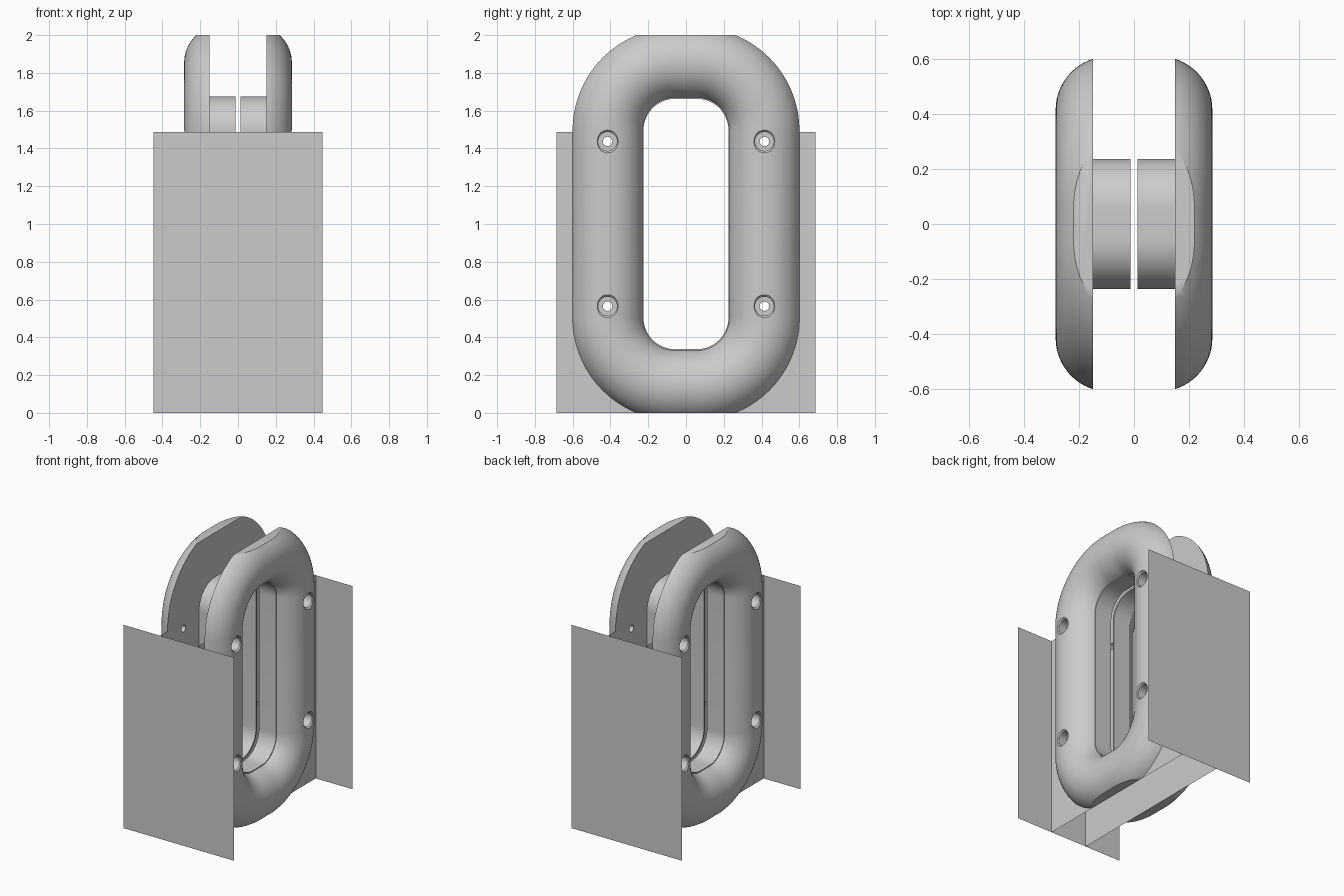
import bpy, bmesh, math
from mathutils import Matrix

if "Cube" in bpy.data.objects:
    bpy.data.objects.remove(bpy.data.objects["Cube"])

grey = bpy.data.materials.new("plain grey")
grey.diffuse_color = (0.6, 0.6, 0.6, 1)
grey.use_nodes = True
grey.node_tree.nodes["Principled BSDF"].inputs["Base Color"].default_value = grey.diffuse_color

FACE_X = 0.15                       # flat inner face of each ring half
HOLES = [(y, z) for y in (-0.415, 0.415) for z in (0.565, 1.437)]
# local XY drawing plane -> world YZ, local Z -> world X
TO_YZ = Matrix(((0, 0, 1, 0), (1, 0, 0, 0), (0, 1, 0, 0), (0, 0, 0, 1)))


def rounded_loop(half_y, half_z, radius, steps=20):
    """Rounded rectangle around (0, 1): list of (y, z, normal_y, normal_z)."""
    pts = []
    for k, (sy, sz) in enumerate([(1, 1), (-1, 1), (-1, -1), (1, -1)]):
        for i in range(steps + 1):
            a = (k + i / steps) * math.pi / 2
            c, s = math.cos(a), math.sin(a)
            pts.append((sy * (half_y - radius) + radius * c,
                        1 + sz * (half_z - radius) + radius * s, c, s))
    return pts


def circle(cy, cz, r, n=32):
    return [(cy + r * math.cos(i * math.tau / n), cz + r * math.sin(i * math.tau / n))
            for i in range(n)]


def add(name, bm):
    me = bpy.data.meshes.new(name)
    bmesh.ops.recalc_face_normals(bm, faces=bm.faces[:])
    bm.to_mesh(me)
    bm.free()
    ob = bpy.data.objects.new(name, me)
    bpy.context.collection.objects.link(ob)
    me.materials.append(grey)
    return ob


def flat_shape(name, loops, x, half_depth=0.0):
    """Filled outline with holes, drawn in the YZ plane."""
    cu = bpy.data.curves.new(name, 'CURVE')
    cu.dimensions, cu.fill_mode, cu.extrude = '2D', 'BOTH', half_depth
    for loop in loops:
        sp = cu.splines.new('POLY')
        sp.points.add(len(loop) - 1)
        for p, q in zip(sp.points, loop):
            p.co = (q[0], q[1], 0, 1)
        sp.use_cyclic_u = True
    cu.materials.append(grey)
    ob = bpy.data.objects.new(name, cu)
    bpy.context.collection.objects.link(ob)
    bake(ob)
    ob.data.transform(Matrix.Translation((x, 0, 0)) @ TO_YZ)
    return ob


def bake(ob):
    bpy.ops.object.select_all(action='DESELECT')
    ob.select_set(True)
    bpy.context.view_layer.objects.active = ob
    bpy.ops.object.convert(target='MESH')


def finish(ob):
    """Mirror to the other side and shade."""
    ob.modifiers.new("mirror", 'MIRROR').use_mirror_merge = False
    bake(ob)
    bpy.ops.object.shade_smooth_by_angle(angle=math.radians(30))


# Ring halves: round section cut by a flat inner face, swept round the loop
TUBE_R, TUBE_X = 0.195, 0.09
start = math.asin((FACE_X - TUBE_X) / TUBE_R)
section = [start + (math.pi - 2 * start) * i / 28 for i in range(29)]
bm = bmesh.new()
rows = []
for y, z, ny, nz in rounded_loop(0.415, 0.855, 0.36, 24):
    rows.append([bm.verts.new((TUBE_X + TUBE_R * math.sin(t),
                               y + ny * TUBE_R * math.cos(t),
                               z + nz * TUBE_R * math.cos(t))) for t in section])
for a, b in zip(rows, rows[1:] + rows[:1]):
    for j in range(len(section)):
        k = (j + 1) % len(section)
        bm.faces.new((a[j], a[k], b[k], b[j]))
ring = add("ring_halves", bm)

# Helper: trims the ring flat at top and bottom
bm = bmesh.new()
bmesh.ops.create_cube(bm, size=2, matrix=Matrix.Translation((0, 0, 1)))
trim = add("trim_box", bm)

# Helper: counterbored screw holes with a chamfered rim
bm = bmesh.new()
profile = [(0.025, 0.1), (0.025, 0.21), (0.05, 0.21), (0.05, 0.272),
           (0.06, 0.282), (0.06, 0.36)]
for cy, cz in HOLES:
    rims = [[bm.verts.new((x, *p)) for p in circle(cy, cz, r)] for r, x in profile]
    for a, b in zip(rims, rims[1:]):
        for j in range(len(a)):
            k = (j + 1) % len(a)
            bm.faces.new((a[j], a[k], b[k], b[j]))
    bm.faces.new(rims[0])
    bm.faces.new(rims[-1])
screws = add("screw_cutters", bm)

for cutter, op in ((trim, 'INTERSECT'), (screws, 'DIFFERENCE')):
    cutter.hide_render = True
    mod = ring.modifiers.new(cutter.name, 'BOOLEAN')
    mod.object, mod.operation, mod.solver = cutter, op, 'EXACT'
finish(ring)
for cutter in (trim, screws):
    bpy.data.objects.remove(cutter)

# Thin collars lining the opening, with a narrow gap between them
finish(flat_shape("opening_collars",
                  [rounded_loop(0.237, 0.675, 0.18), rounded_loop(0.225, 0.663, 0.168)],
                  0.082, 0.07))

# Door sheets with the opening and screw holes
door = [(-0.685, 0), (0.685, 0), (0.685, 1.487), (-0.685, 1.487)]
low_opening = [(y, min(z, 1.487)) for y, z, _, _ in rounded_loop(0.23, 0.67, 0.175)]
# the opening rises past the sheet's top edge, so the sheet is a U outline
left = [p for p in low_opening if p[1] < 1.487]
side = sorted([p for p in left if p[0] <= 0], key=lambda p: (-p[1], p[0]))
outline = ([(-0.685, 1.487), (-0.685, 0), (0.685, 0), (0.685, 1.487), (0.23, 1.487)]
           + [(-y, z) for y, z in side] + side[::-1] + [(-0.23, 1.487)])
finish(flat_shape("door_sheets", [outline] + [circle(y, z, 0.025) for y, z in HOLES],
                  FACE_X))

# Edge sheets closing the front and back
for name, y in (("front_sheet", -0.685), ("back_sheet", 0.685)):
    bm = bmesh.new()
    bm.faces.new([bm.verts.new((x, y, z)) for x, z in
                  ((-0.447, 0), (0.447, 0), (0.447, 1.487), (-0.447, 1.487))])
    add(name, bm)
